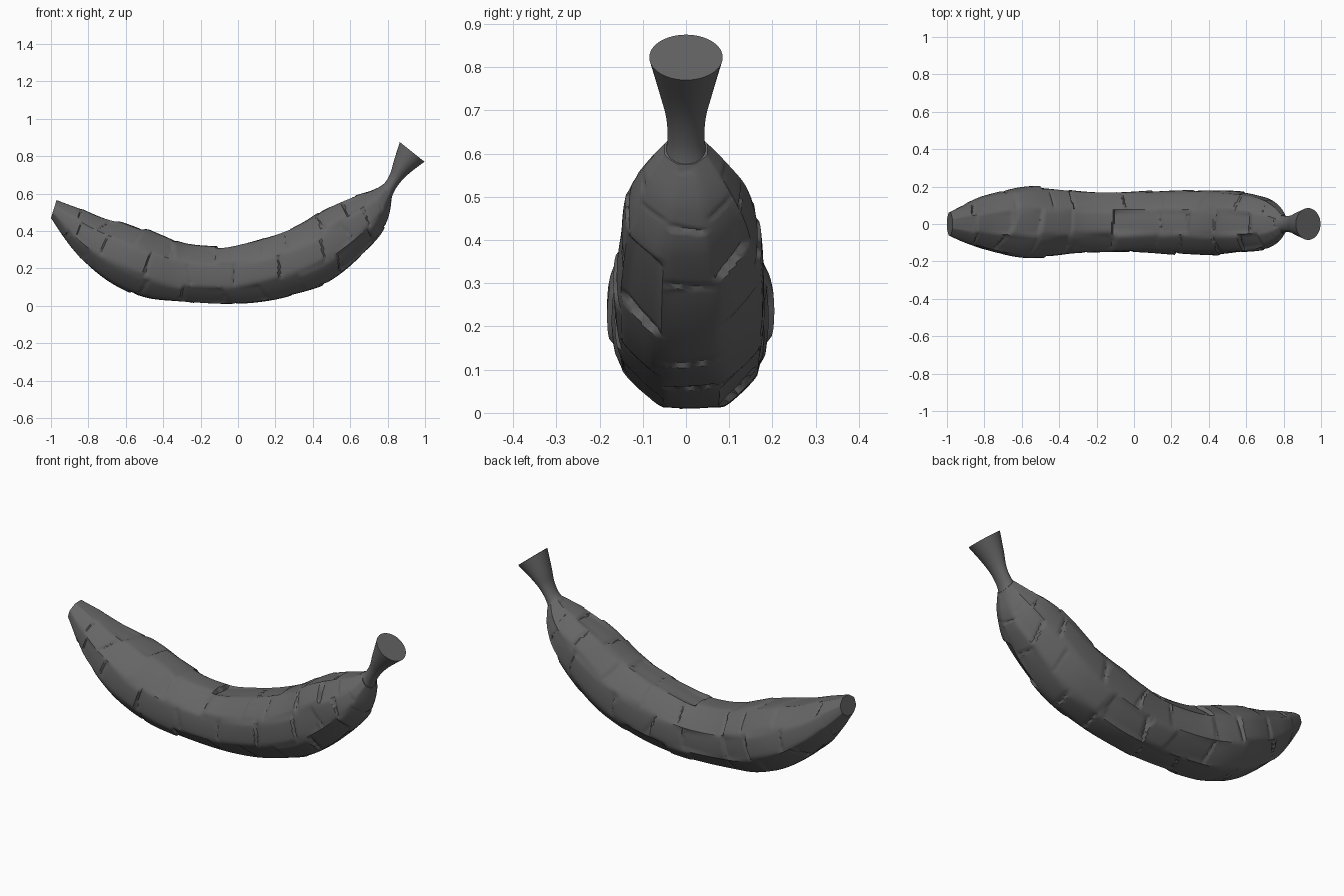
import bpy, bmesh, math, random
from mathutils import Vector

random.seed(7)
cube = bpy.data.objects.get("Cube")
if cube:
    bpy.data.objects.remove(cube)

peel = bpy.data.materials.new("dark_grey_peel")
peel.use_nodes = True
COLOR = (0.13, 0.13, 0.13, 1)
peel.diffuse_color = COLOR
peel.node_tree.nodes["Principled BSDF"].inputs["Base Color"].default_value = COLOR

# Cross-sections: inner edge x, z, outer edge x, z, half width
BODY = [
    (-.97, .565, -1.0, .47, .062), (-.86, .525, -.92, .35, .105),
    (-.73, .475, -.83, .24, .145), (-.54, .42, -.68, .125, .182),
    (-.40, .37, -.50, .047, .180), (-.27, .325, -.33, .022, .165),
    (-.10, .312, -.10, .008, .160), (.03, .335, .10, .018, .160),
    (.18, .375, .28, .055, .165), (.34, .44, .47, .125, .167),
    (.48, .525, .62, .23, .160), (.62, .585, .74, .36, .140),
    (.71, .615, .80, .47, .10), (.775, .645, .822, .575, .05),
]
STEM = [
    (.755, .635, .815, .55, .05), (.787, .66, .832, .605, .043),
    (.815, .71, .868, .66, .046), (.835, .78, .918, .71, .062),
    (.865, .875, .997, .77, .085),
]


def spline(rows, t):
    """Smooth interpolation through the sections, t from 0 to 1."""
    f = t * (len(rows) - 1)
    i = min(int(f), len(rows) - 2)
    f -= i
    a, b, c, d = (rows[max(0, min(len(rows) - 1, k))] for k in range(i - 1, i + 3))
    return [.5 * (2*q + (r - p)*f + (2*p - 5*q + 4*r - s)*f*f + (3*q - p - 3*r + s)*f**3)
            for p, q, r, s in zip(a, b, c, d)]


def loft(name, rows, rings, sides, facet, relief=None, shift=0):
    """Closed tube with flat ends; facet sharpens the section into eight sides."""
    bm = bmesh.new()
    loops = []
    for j in range(rings):
        t = j / (rings - 1)
        ix, iz, ox, oz, half = spline(rows, t)
        inner, outer = Vector((ix, 0, iz)), Vector((ox, 0, oz))
        mid, up = (inner + outer) / 2, (inner - outer) / 2
        height = up.length
        up.normalize()
        loop = []
        for k in range(sides):
            ang = math.tau * k / sides
            d = (ang + math.pi / 8) % (math.pi / 4) - math.pi / 8
            r = math.cos(d) ** -facet
            lift = relief(t, ang) if relief else 0
            y = math.sin(ang) * (half * r + lift) + shift * math.sin(math.pi * t)
            p = mid + up * (math.cos(ang) * (height * r + lift))
            loop.append(bm.verts.new((p.x, y, p.z)))
        loops.append(loop)
    for a, b in zip(loops, loops[1:]):
        for k in range(sides):
            n = (k + 1) % sides
            bm.faces.new((a[k], a[n], b[n], b[k]))
    bm.faces.new(loops[0])
    bm.faces.new(loops[-1])
    bmesh.ops.recalc_face_normals(bm, faces=bm.faces)
    mesh = bpy.data.meshes.new(name)
    bm.to_mesh(mesh)
    bm.free()
    mesh.materials.append(peel)
    obj = bpy.data.objects.new(name, mesh)
    bpy.context.collection.objects.link(obj)
    bpy.ops.object.select_all(action='DESELECT')
    obj.select_set(True)
    bpy.context.view_layer.objects.active = obj
    bpy.ops.object.shade_smooth_by_angle(angle=math.radians(40))
    return obj


# Irregular stepped slabs running along each of the eight sides
columns = []
for column in range(8):
    slabs, start = [], 0
    while start < 1:
        end = start + random.uniform(.06, .14)
        slabs.append((start, end, random.uniform(-.006, .008), random.uniform(-.012, .012),
                      random.uniform(-.02, .02)))
        start = end
    columns.append(slabs)


def slab_relief(t, ang):
    column = int(((ang + math.pi / 8) % math.tau) / (math.pi / 4))
    across = ((ang + math.pi / 8) % (math.pi / 4)) / (math.pi / 4) - .5
    fade = min(1, t * 7, (1 - t) * 7)
    lift = 0
    for start, end, level, tilt, skew in columns[column]:
        if start <= t + skew * across < end:
            u = (t + skew * across - start) / (end - start)
            lift = level + tilt * (u - .5)
            lift -= .007 * max(0, 1 - u / .1)
    edge = min(1, (.5 - abs(across)) / .12)
    return lift * edge * fade


loft("peel_body", BODY, 260, 80, .65, slab_relief, .012)
loft("stem", STEM, 32, 48, 0)
